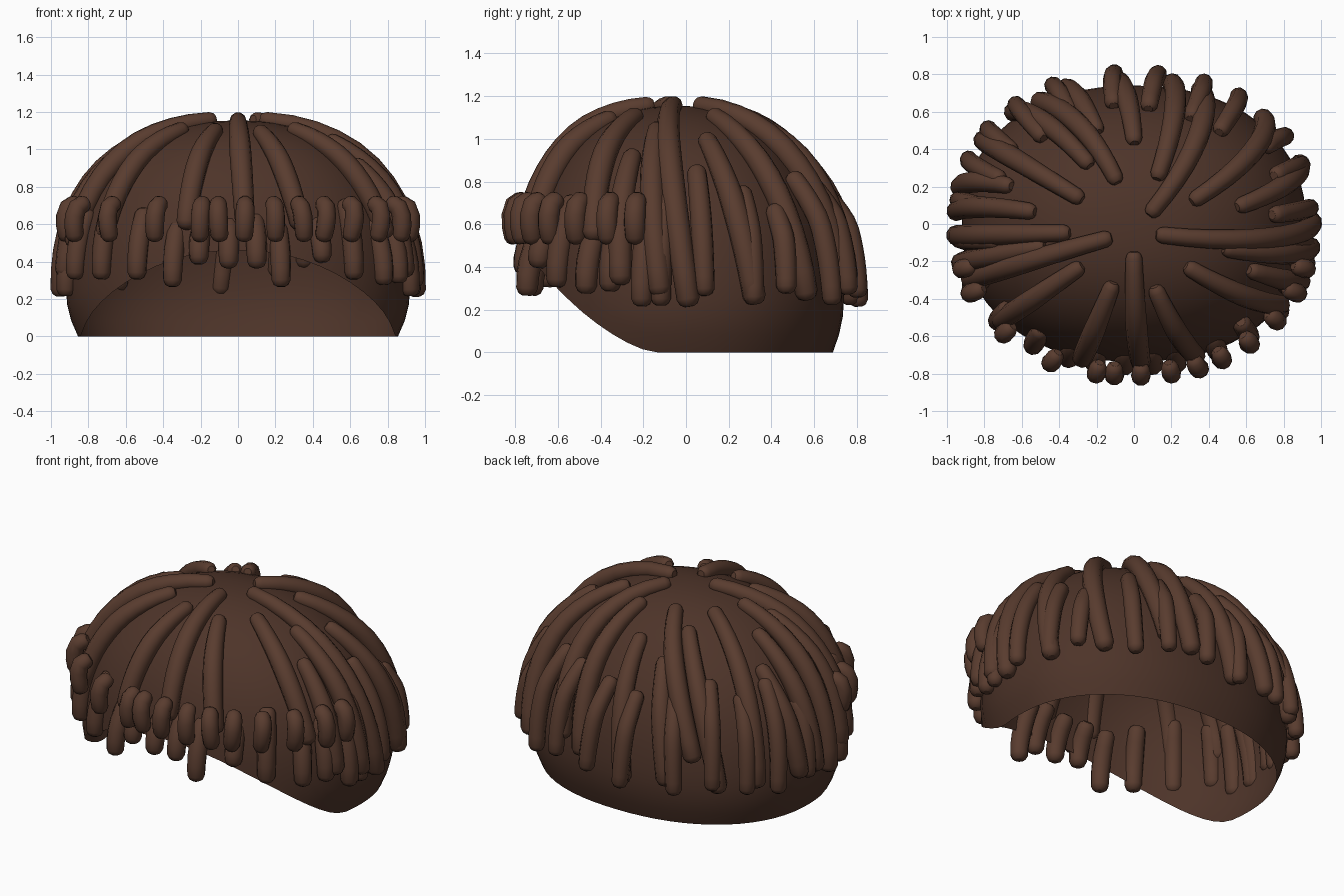
import bpy, bmesh, math, random
from mathutils import Vector

if "Cube" in bpy.data.objects:
    bpy.data.objects.remove(bpy.data.objects["Cube"])

random.seed(4)
A, B, Z0, H = 0.92, 0.74, 0.25, 0.905
P, Q = 2.2, 2.2   # roundness of the side profile and of the plan


def material(name, col):
    m = bpy.data.materials.new(name)
    m.diffuse_color = (*col, 1)
    m.use_nodes = True
    m.node_tree.nodes["Principled BSDF"].inputs["Base Color"].default_value = m.diffuse_color
    return m


lock_mat = material("brown_lock", (0.1, 0.045, 0.028))
cap_mat = material("dark_brown_scalp", (0.075, 0.034, 0.022))


def plan(az):
    c, s = math.cos(az), math.sin(az)
    k = (abs(c) ** Q + abs(s) ** Q) ** (-1 / Q)
    return c * k, s * k


def surf(az, z, off=0.0):
    """Point on the scalp at azimuth az and height z, pushed out by off."""
    c = max(-1, min(1, (z - Z0) / H))
    if c >= 0:
        r = max(0, 1 - c ** P) ** (1 / P)
    else:
        r = 1 - 0.07 * ((Z0 - z) / Z0) ** 2
        c = 0
    px, py = plan(az)
    n = Vector((r * px / A, r * py / B, c / H)).normalized()
    return Vector((A * r * px, B * r * py - 0.04 * c, z)) + n * off


def z_at(x, y):
    r = min(0.999, (abs(x / A) ** Q + abs((y + 0.03) / B) ** Q) ** (1 / Q))
    return Z0 + H * (1 - r ** P) ** (1 / P)


def polar(z):
    return math.acos((z - Z0) / H) if z > Z0 else math.pi / 2 + (Z0 - z) / 0.9


def height(t):
    return Z0 + H * math.cos(t) if t < math.pi / 2 else Z0 - (t - math.pi / 2) * 0.9


def make_locks(name, paths, radius, start=0.95):
    """Round tapered tubes along the given point lists, as one mesh."""
    cu = bpy.data.curves.new(name, 'CURVE')
    cu.dimensions = '3D'
    cu.bevel_depth = radius
    cu.bevel_resolution = 3
    cu.use_fill_caps = True
    for pts in paths:
        m = len(pts) - 1
        d0 = (pts[0] - pts[1]).normalized() * radius
        d1 = (pts[-1] - pts[-2]).normalized() * radius
        full = [pts[0] + d0 * 0.6, pts[0] + d0 * 0.4] + pts + [pts[-1] + d1 * 0.45, pts[-1] + d1 * 0.65]
        rad = [start * 0.5, start * 0.8]
        rad += [start + (0.97 - start) * min(1, 2 * i / m) + 0.08 * math.sin(math.pi * i / m) for i in range(m + 1)]
        rad += [0.75, 0.4]
        s = cu.splines.new('POLY')
        s.points.add(len(full) - 1)
        for p, co, r in zip(s.points, full, rad):
            p.co = (*co, 1)
            p.radius = r
        s.use_smooth = True
    ob = bpy.data.objects.new(name, cu)
    bpy.context.collection.objects.link(ob)
    bpy.ops.object.select_all(action='DESELECT')
    ob.select_set(True)
    bpy.context.view_layer.objects.active = ob
    bpy.ops.object.convert(target='MESH')
    ob = bpy.context.object
    ob.data.materials.clear()
    ob.data.materials.append(lock_mat)
    bpy.ops.object.shade_smooth_by_angle(angle=math.radians(50))


def scalp_path(az0, az1, z0, z1, o0, o1, n=12):
    d = (az1 - az0 + math.pi) % (2 * math.pi) - math.pi
    t0, t1 = polar(z0), polar(z1)
    out = []
    for i in range(n):
        f = i / (n - 1)
        out.append(surf(az0 + d * f, height(t0 + (t1 - t0) * f), o0 + (o1 - o0) * min(1, f * 2.5)))
    return out


# scalp cap: open shell, raised hairline at the front
bm = bmesh.new()
N, M = 64, 20
top = bm.verts.new(surf(0, Z0 + H))
rings = []
for j in range(1, M + 1):
    ring = []
    for i in range(N):
        az = 2 * math.pi * i / N
        u = max(0, min(1, (-0.15 - B * plan(az)[1]) / 0.59))
        rim = 0.46 * u ** 1.6
        ring.append(bm.verts.new(surf(az, height(polar(rim) * j / M))))
    rings.append(ring)
for i in range(N):
    k = (i + 1) % N
    bm.faces.new((top, rings[0][i], rings[0][k]))
    for a, b in zip(rings, rings[1:]):
        bm.faces.new((a[i], b[i], b[k], a[k]))
me = bpy.data.meshes.new("scalp_cap")
bm.to_mesh(me)
bm.free()
me.polygons.foreach_set("use_smooth", [True] * len(me.polygons))
me.materials.append(cap_mat)
bpy.context.collection.objects.link(bpy.data.objects.new("scalp_cap", me))

# long crown locks: start x, y, end x, y, end height
crown = [
    (-.37, -.04, -.97, -.06, .25), (-.55, .07, -.95, .07, .3), (-.67, .2, -.95, .2, .3),
    (-.3, .15, -.82, .45, .3), (-.1, .25, -.5, .65, .45), (-.25, .33, -.63, .58, .28),
    (0, .45, -.1, .8, .26), (-.2, .5, -.38, .75, .3), (.1, .08, .35, .7, .4),
    (.13, .27, .22, .8, .35), (.33, .14, .72, .58, .28), (.57, .1, .9, .32, .26),
    (.15, -.05, .97, .01, .25), (.5, -.13, .95, -.12, .3), (.3, -.23, .8, -.42, .55),
    (-.15, -.07, -.87, -.28, .5), (-.3, -.23, -.72, -.5, .55), (0, -.17, .04, -.8, .62),
    (-.12, -.33, -.3, -.75, .6), (.12, -.35, .35, -.72, .6), (-.5, -.12, -.93, -.2, .35),
    (.63, -.25, .9, -.3, .35),
]
paths = []
for x0, y0, x1, y1, z1 in crown:
    paths.append(scalp_path(math.atan2((y0 + .03) / B, x0 / A), math.atan2(y1 / B, x1 / A),
                            z_at(x0, y0), z1, .01, .032))
make_locks("crown_locks", paths, 0.056, 0.8)

# lower locks round the back and sides
paths = []
for i in range(14):
    az = math.radians(-6 + 14.8 * i + random.uniform(-2, 2))
    out = 0.02 + 0.05 * max(0, math.sin(az))
    paths.append(scalp_path(az, az + random.uniform(-.04, .04), random.uniform(.6, .85),
                            random.uniform(.24, .31), .02, out))
make_locks("lower_back_locks", paths, 0.049)


def front_y(x, a, b):
    return -b * max(0.02, 1 - abs(x / a) ** Q) ** (1 / Q)


# fringe, long under layer: x, top height, bottom height
under = [(-.92, .62, .25), (-.87, .65, .34), (-.73, .7, .34), (-.54, .65, .34), (-.35, .58, .3),
         (-.21, .6, .42), (-.05, .6, .4), (.1, .62, .4), (.23, .6, .3), (.45, .6, .43), (.62, .7, .34),
         (.78, .6, .31), (.86, .62, .32), (.92, .6, .25)]
paths = []
for x, zt, zb in under:
    y = front_y(x, .945, .76)
    paths.append([Vector((x * (1 - .07 * (1 - f) ** 2), y * (1 - .12 * (1 - f) ** 2), zt + (zb - zt) * f))
                  for f in (0, .2, .4, .6, .8, 1)])
make_locks("fringe_under_locks", paths, 0.053)

# fringe, short curled top layer
paths = []
for x in (-.92, -.87, -.70, -.44, -.2, -.11, .04, .2, .34, .48, .63, .77, .87, .92):
    y = front_y(x, .95, .815)
    lean = random.uniform(-.02, .02)
    paths.append([Vector((x * s + lean * f, y * s, .71 - .17 * f))
                  for f, s in ((0, .95), (.12, .985), (.4, 1), (.7, 1), (1, .99))])
make_locks("fringe_top_locks", paths, 0.049)
